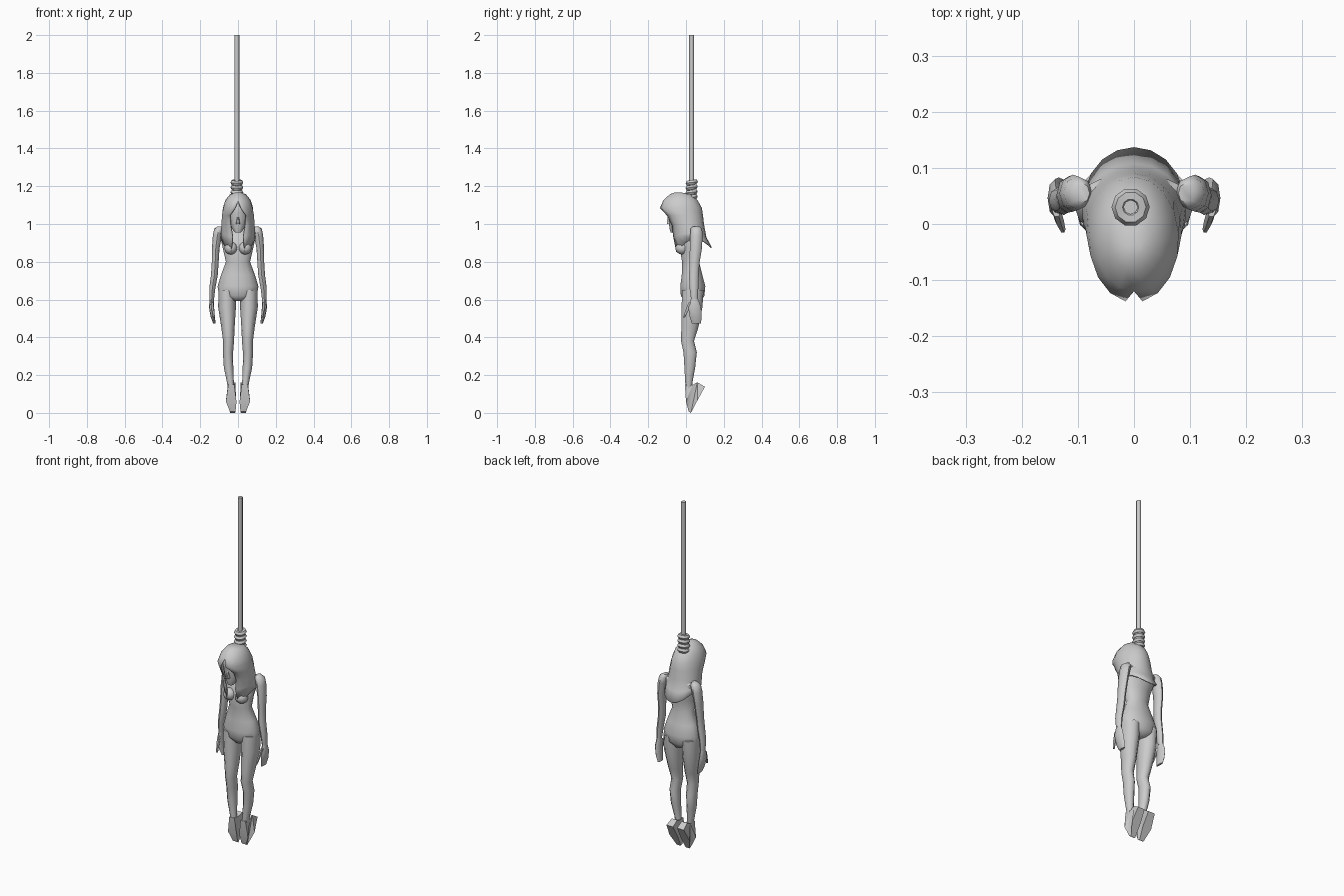
import bpy, bmesh, math
from mathutils import Vector

cube = bpy.data.objects.get("Cube")
if cube:
    bpy.data.objects.remove(cube)

grey = bpy.data.materials.new("plain grey")
grey.use_nodes = True
grey.diffuse_color = (0.6, 0.6, 0.6, 1)
grey.node_tree.nodes["Principled BSDF"].inputs["Base Color"].default_value = (0.6, 0.6, 0.6, 1)


def finish(name, bm, angle=50):
    bmesh.ops.remove_doubles(bm, verts=bm.verts, dist=0.0005)
    bmesh.ops.recalc_face_normals(bm, faces=bm.faces)
    mesh = bpy.data.meshes.new(name)
    bm.to_mesh(mesh)
    bm.free()
    mesh.materials.append(grey)
    ob = bpy.data.objects.new(name, mesh)
    bpy.context.collection.objects.link(ob)
    bpy.ops.object.select_all(action='DESELECT')
    ob.select_set(True)
    bpy.context.view_layer.objects.active = ob
    bpy.ops.object.shade_smooth_by_angle(angle=math.radians(angle))
    return ob


def skin(bm, loops, closed=True):
    """Join successive point loops with quads."""
    rows = [[bm.verts.new(p) for p in loop] for loop in loops]
    n = len(rows[0])
    for a, b in zip(rows, rows[1:]):
        for i in range(n if closed else n - 1):
            j = (i + 1) % n
            bm.faces.new((a[i], a[j], b[j], b[i]))
    return rows


def loft(name, rings, side=1, n=10, angle=50):
    """Body part from level ellipses given as x, y, z, half width, half depth."""
    bm = bmesh.new()
    turns = [2 * math.pi * i / n for i in range(n)]
    rows = skin(bm, [[(side * (x + rx * math.cos(t)), y + ry * math.sin(t), z)
                      for t in turns] for x, y, z, rx, ry in rings])
    bm.faces.new(rows[0])
    bm.faces.new(rows[-1])
    return finish(name, bm, angle)


def slab(name, profile, side):
    """Side profile of y, z, x centre, half width, given thickness along x."""
    bm = bmesh.new()
    rows = skin(bm, [[(side * (x + s * w), y, z) for y, z, x, w in profile] for s in (-1, 1)])
    caps = [bm.faces.new(r) for r in rows]
    bmesh.ops.triangulate(bm, faces=caps)
    return finish(name, bm, 35)


def ball(name, centre, size):
    bm = bmesh.new()
    bmesh.ops.create_uvsphere(bm, u_segments=10, v_segments=7, radius=1)
    bmesh.ops.scale(bm, vec=size, verts=bm.verts)
    bmesh.ops.translate(bm, vec=centre, verts=bm.verts)
    return finish(name, bm)


# Torso and neck
loft("torso", [(0, .035, .592, .03, .045), (0, .035, .62, .1, .064), (0, .036, .67, .108, .068),
               (0, .032, .73, .09, .056), (0, .024, .80, .064, .046), (0, .02, .87, .08, .054),
               (0, .037, .93, .093, .05), (0, .052, .97, .095, .036), (0, .045, 1.0, .045, .03),
               (0, .0, 1.05, .03, .03)], n=14)

# Limbs, mirrored
for side, label in ((1, "left"), (-1, "right")):
    loft(label + "_leg", [(.058, .036, .65, .045, .06), (.058, .032, .56, .047, .058),
                          (.053, .02, .45, .035, .047), (.05, .008, .38, .029, .036),
                          (.053, .022, .32, .027, .037), (.05, .02, .24, .025, .03),
                          (.04, .015, .16, .018, .02), (.036, .014, .12, .018, .018)], side)
    slab(label + "_foot", [(-.006, .15, .036, .016), (.035, .148, .036, .016), (.06, .162, .032, .018),
                           (.1, .138, .034, .021), (.06, .065, .037, .027), (.026, .0, .028, .013),
                           (.014, .008, .028, .015), (.0, .06, .036, .028)], side)
    loft(label + "_arm", [(.093, .055, .988, .014, .018), (.1, .055, .975, .026, .03),
                          (.109, .055, .94, .024, .033), (.118, .052, .87, .02, .032),
                          (.121, .045, .79, .018, .026), (.125, .042, .73, .018, .026),
                          (.136, .042, .66, .016, .023), (.139, .045, .6, .012, .018)], side, 8)
    loft(label + "_hand", [(.139, .045, .605, .011, .018), (.141, .046, .56, .013, .034),
                           (.134, .051, .51, .011, .032), (.125, .055, .474, .007, .024)], side, 8)
    loft(label + "_thumb", [(.138, .024, .585, .008, .012), (.133, .006, .545, .008, .01),
                            (.127, -.01, .505, .005, .006)], side, 6)
    ball(label + "_breast", (side * .038, -.02, .872), (.035, .036, .034))

# Bowed head with nose
loft("head", [(0, -.065, .955, .016, .016), (0, -.055, .975, .032, .032), (0, -.045, 1.01, .047, .046),
              (0, -.045, 1.06, .054, .054), (0, -.042, 1.10, .05, .06), (0, -.04, 1.13, .03, .04)], n=12)
loft("nose", [(0, -.086, 1.0, .011, .016), (0, -.09, 1.012, .009, .013),
              (0, -.09, 1.045, .005, .006)], n=6)

# Long hair, parted open at the front: z, front y, back y, half width, gap angle, side lift
bm = bmesh.new()
loops = []
for z, front, back, rx, gap, lift in [(1.168, -.055, -.035, .012, 0, 0), (1.158, -.085, .03, .042, 0, 0),
                                      (1.125, -.12, .062, .068, 0, 0), (1.085, -.14, .084, .08, 11, 0),
                                      (1.045, -.115, .09, .085, 30, 0), (.995, -.085, .096, .088, 27, 0),
                                      (.93, -.072, .108, .093, 18, .02), (.875, -.06, .137, .09, 24, .05)]:
    cy, ry = (front + back) / 2, (back - front) / 2
    loop = []
    for i in range(17):
        t = math.radians(-90 + gap + (360 - 2 * gap) * i / 16)
        c, s = math.cos(t), math.sin(t)
        drop = .035 * max(0, -s) if lift > .03 else 0
        loop.append((rx * c, cy + ry * s, z + lift * c * c - drop))
    loops.append(loop)
rows = skin(bm, loops, closed=False)
bm.faces.new(rows[0][:-1])
hair = finish("hair", bm, 45)
thick = hair.modifiers.new("thickness", 'SOLIDIFY')
thick.thickness = .006
thick.offset = -1

# Rope and its coiled knot
RX, RY = -.006, .03
loft("rope", [(RX, RY, 1.12, .013, .013), (RX, RY, 2.0, .013, .013)], n=8)
for k in range(4):
    bm = bmesh.new()
    loops = []
    for i in range(11):
        a = 2 * math.pi * i / 10
        out = Vector((math.cos(a), math.sin(a), 0))
        centre = Vector((RX, RY, 1.142 + .026 * k + .004 * math.sin(a)))
        loops.append([centre + out * (.021 + .013 * math.cos(b)) + Vector((0, 0, .014 * math.sin(b)))
                      for b in (2 * math.pi * j / 6 for j in range(6))])
    skin(bm, loops)
    finish("rope_coil_%d" % (k + 1), bm)
